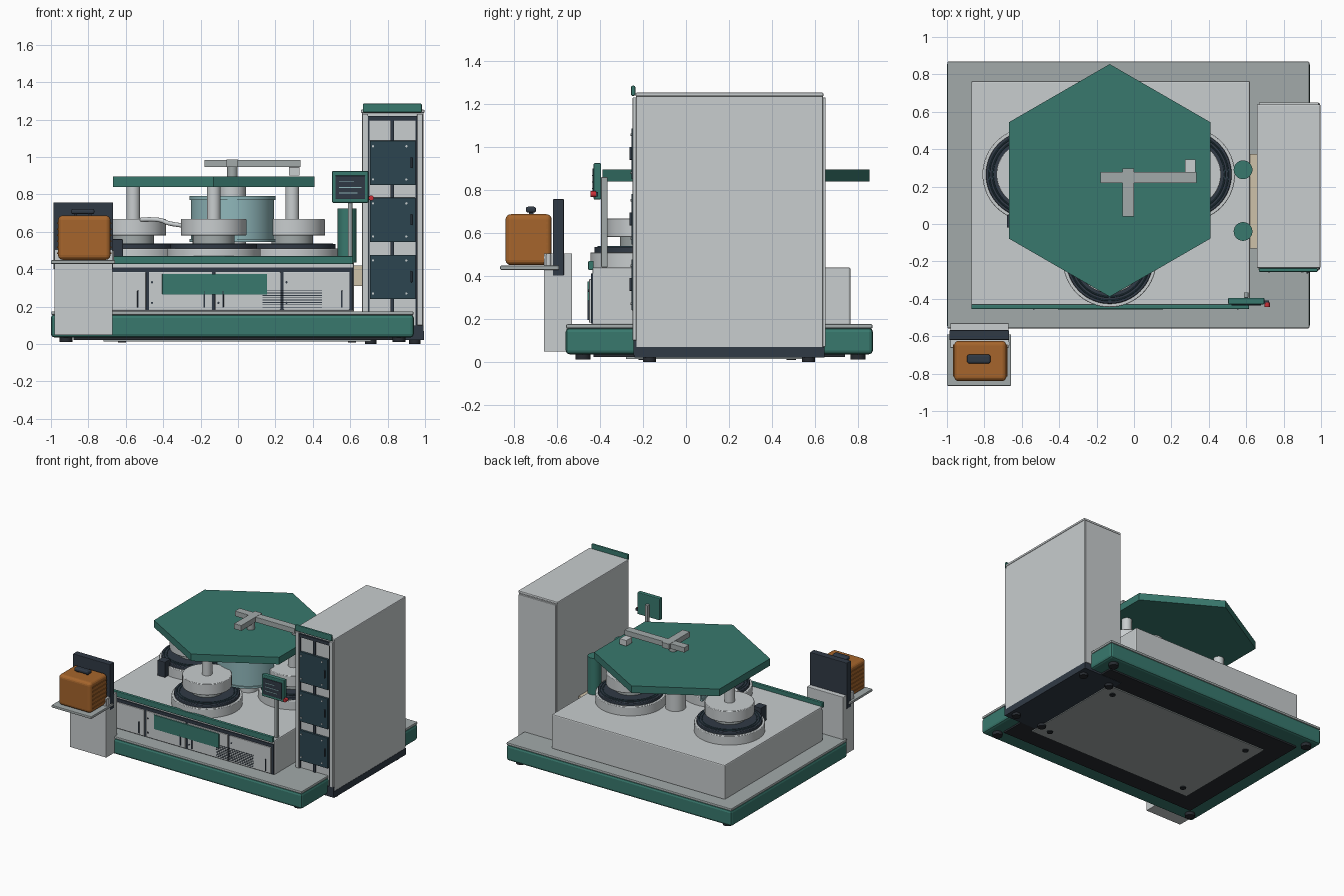
import bpy
from math import pi, cos, sin, radians

if "Cube" in bpy.data.objects:
    bpy.data.objects.remove(bpy.data.objects["Cube"])


def mat(name, *rgb):
    m = bpy.data.materials.new(name)
    m.diffuse_color = (*rgb, 1)
    m.use_nodes = True
    m.node_tree.nodes["Principled BSDF"].inputs["Base Color"].default_value = m.diffuse_color
    return m


LIGHT = mat("light_grey", 0.58, 0.61, 0.62)
MID = mat("mid_grey", 0.36, 0.40, 0.40)
GREEN = mat("green", 0.04, 0.19, 0.155)
DARK = mat("dark_navy", 0.03, 0.042, 0.06)
UNDER = mat("underside_dark", 0.02, 0.024, 0.03)
SLATE = mat("slate", 0.025, 0.06, 0.08)
TEAL = mat("teal_glass", 0.28, 0.48, 0.50)
ORANGE = mat("orange", 0.38, 0.13, 0.025)
TAN = mat("tan", 0.62, 0.54, 0.40)
RED = mat("red", 0.6, 0.03, 0.04)


def finish(o, name, m, bevel=0, segs=2):
    o.name = name
    o.data.materials.append(m)
    if bevel:
        b = o.modifiers.new("bevel", "BEVEL")
        b.width, b.segments, b.limit_method = bevel, segs, "ANGLE"
    return o


def box(name, x, y, z, m=LIGHT, bevel=0, segs=2):
    """Box from (min, max) ranges on each axis."""
    bpy.ops.mesh.primitive_cube_add(size=1, location=[(r[0] + r[1]) / 2 for r in (x, y, z)])
    o = bpy.context.object
    o.scale = [r[1] - r[0] for r in (x, y, z)]
    bpy.ops.object.transform_apply(location=False, rotation=False, scale=True)
    return finish(o, name, m, bevel, segs)


def cyl(name, x, y, z, r, m=LIGHT, n=48, bevel=0, rot=(0, 0, 0)):
    """Upright cylinder spanning the z range; rot turns it about its middle."""
    bpy.ops.mesh.primitive_cylinder_add(vertices=n, radius=r, depth=z[1] - z[0],
                                        location=(x, y, (z[0] + z[1]) / 2), rotation=rot)
    o = finish(bpy.context.object, name, m, bevel)
    if n > 8:
        bpy.ops.object.shade_smooth_by_angle(angle=radians(35))
    return o


def stud(name, x, y, z, r, d, m):
    """Small disc facing the front."""
    return cyl(name, x, y, (z - d / 2, z + d / 2), r, m, 16, rot=(pi / 2, 0, 0))


def tube(name, pts, r, m):
    c = bpy.data.curves.new(name, "CURVE")
    c.dimensions, c.bevel_depth, c.bevel_resolution, c.use_fill_caps = "3D", r, 3, True
    s = c.splines.new("NURBS")
    s.points.add(len(pts) - 1)
    for p, q in zip(s.points, pts):
        p.co = (*q, 1)
    s.use_endpoint_u, s.order_u = True, 3
    o = bpy.data.objects.new(name, c)
    bpy.context.collection.objects.link(o)
    c.materials.append(m)


# Base plinth, underside plates and feet
box("base_plinth", (-1, 0.94), (-0.56, 0.87), (0.035, 0.158), GREEN, 0.018)
box("base_top_plate", (-0.998, 0.938), (-0.558, 0.868), (0.155, 0.175), MID, 0.006)
box("underside_pan", (-0.88, 0.84), (-0.43, 0.74), (0.022, 0.04), UNDER)
box("underside_cover", (-0.72, 0.71), (-0.28, 0.57), (0.014, 0.025), MID)
for x in (-0.62, 0.61):
    for y in (-0.2, 0.49):
        cyl("cover_foot", x, y, (0.008, 0.016), 0.022, UNDER, 20)
for x in (-0.92, 0.86):
    for y in (-0.48, 0.8):
        cyl("base_foot", x, y, (0.01, 0.04), 0.035, UNDER, 24)

# Process body, doors and front trim
box("body", (-0.87, 0.62), (-0.435, 0.765), (0.17, 0.44), LIGHT, 0.008)
box("front_frame", (-0.865, 0.615), (-0.443, -0.43), (0.178, 0.41), DARK)
edges = (-0.855, -0.485, -0.13, 0.235, 0.605)
for i, (a, b) in enumerate(zip(edges, edges[1:])):
    box("front_door", (a + 0.008, b - 0.008), (-0.451, -0.44), (0.182, 0.385), LIGHT, 0.003)
    hx = b - 0.05 if i != 2 else a + 0.05
    box("door_handle", (hx - 0.004, hx + 0.004), (-0.458, -0.45), (0.195, 0.285), DARK, 0.002)
    for z in (0.22, 0.33):
        stud("door_screw", a + 0.025, -0.452, z, 0.006, 0.006, DARK)
for i in range(8):
    box("vent_slat", (0.13, 0.45), (-0.454, -0.45), (0.195 + i * 0.0125, 0.199 + i * 0.0125), DARK)
box("front_rail", (-0.87, 0.615), (-0.455, -0.43), (0.427, 0.47), GREEN, 0.005)
box("front_plate", (-0.405, 0.155), (-0.458, -0.445), (0.265, 0.375), GREEN, 0.002)
box("left_deck_block", (-0.68, -0.615), (-0.02, 0.05), (0.44, 0.56), DARK, 0.004)

# Three polishing stations: platen, pad, head and spindle
for x, y in ((-0.56, 0.265), (-0.13, -0.195), (0.29, 0.265)):
    cyl("platen", x, y, (0.435, 0.51), 0.25, LIGHT, 64, 0.004)
    cyl("polishing_pad", x, y, (0.505, 0.535), 0.232, DARK, 64, 0.005)
    for r in (0.195, 0.214):
        bpy.ops.mesh.primitive_torus_add(location=(x, y, 0.535), major_radius=r, minor_radius=0.004,
                                         major_segments=48, minor_segments=6)
        finish(bpy.context.object, "pad_ring", SLATE)
        bpy.ops.object.shade_smooth_by_angle()
    cyl("head_chuck", x, y, (0.535, 0.585), 0.112, MID)
    cyl("polishing_head", x, y, (0.58, 0.668), 0.175, LIGHT, 64, 0.004)
    cyl("head_spindle", x, y, (0.665, 0.845), 0.037, LIGHT, 32)

# Hexagonal carousel (points toward front and back)
cyl("carousel_plate", -0.13, 0.233, (0.84, 0.895), 0.622, GREEN, 6)

# Central column with curved front shield
CX, CY = -0.03, 0.17
cyl("center_column", CX, CY, (0.435, 0.84), 0.072, LIGHT, 40)


def shield(name, r0, r1, z0, z1, m, n=28):
    """Half ring opening toward the back."""
    v, f = [], []
    for i in range(n + 1):
        a = pi + pi * i / n
        v += [(CX + r * cos(a), CY + r * sin(a), z) for r, z in ((r0, z0), (r1, z0), (r1, z1), (r0, z1))]
        if i:
            k = 4 * i
            f += [(k - 4 + j, k + j, k + (j + 1) % 4, k - 4 + (j + 1) % 4) for j in range(4)]
    f += [(0, 1, 2, 3), (4 * n + 3, 4 * n + 2, 4 * n + 1, 4 * n)]
    me = bpy.data.meshes.new(name)
    me.from_pydata(v, [], f)
    o = bpy.data.objects.new(name, me)
    bpy.context.collection.objects.link(o)
    bpy.context.view_layer.objects.active = o
    bpy.ops.object.select_all(action="DESELECT")
    o.select_set(True)
    bpy.ops.object.mode_set(mode="EDIT")
    bpy.ops.mesh.select_all(action="SELECT")
    bpy.ops.mesh.normals_make_consistent()
    bpy.ops.object.mode_set(mode="OBJECT")
    bpy.ops.object.shade_smooth_by_angle(angle=radians(35))
    finish(o, name, m)


shield("splash_shield", 0.21, 0.222, 0.55, 0.785, TEAL)
shield("shield_lower_rim", 0.208, 0.23, 0.545, 0.56, TEAL)
shield("shield_upper_rim", 0.208, 0.23, 0.77, 0.79, TEAL)

# Transfer arm on top of the carousel
cyl("arm_post", CX, 0.2, (0.89, 0.95), 0.028, MID, 32)
box("transfer_arm", (-0.18, 0.335), (0.218, 0.278), (0.945, 0.985), MID, 0.002)
box("arm_cross_bar", (-0.062, 0), (0.04, 0.297), (0.945, 0.987), MID, 0.002)
box("arm_gripper", (0.272, 0.33), (0.275, 0.345), (0.9, 0.945), LIGHT, 0.002)
tube("slurry_arm", [(-0.52, 0.1, 0.665), (-0.42, 0.06, 0.67), (-0.37, 0.05, 0.64), (-0.26, 0.02, 0.63)], 0.012, LIGHT)

# Tanks and bridge between body and cabinet
for y in (-0.04, 0.29):
    cyl("supply_tank", 0.583, y, (0.435, 0.725), 0.05, GREEN, 40)
box("transfer_bridge", (0.61, 0.67), (-0.13, 0.375), (0.31, 0.42), TAN)

# Control cabinet
box("cabinet", (0.662, 0.993), (-0.232, 0.637), (0.06, 1.24), LIGHT, 0.005)
box("cabinet_plinth", (0.662, 0.995), (-0.24, 0.645), (0.02, 0.07), DARK)
box("cabinet_lid", (0.657, 0.997), (-0.235, 0.64), (1.235, 1.253), LIGHT, 0.006)
box("cabinet_back_door", (0.668, 0.988), (0.63, 0.65), (0.07, 1.23), LIGHT, 0.004)
box("cabinet_crown", (0.667, 0.983), (-0.256, -0.236), (1.238, 1.285), GREEN, 0.006)
box("cabinet_front_bar", (0.695, 0.96), (-0.245, -0.23), (1.195, 1.22), DARK)
box("cabinet_front_spine", (0.815, 0.835), (-0.242, -0.23), (0.1, 1.2), DARK)
box("cabinet_front_foot", (0.695, 0.993), (-0.245, -0.23), (0.03, 0.1), DARK)
for x in (0.666, 0.958):
    box("cabinet_post", (x, x + 0.03), (-0.248, -0.23), (0.1, 1.23), LIGHT, 0.003)
    box("cabinet_seam", (x + 0.03 if x < 0.8 else x - 0.008, x + 0.038 if x < 0.8 else x),
        (-0.24, -0.23), (0.1, 1.2), DARK)
for z in (0.24, 0.545, 0.85):
    box("cabinet_panel", (0.705, 0.95), (-0.254, -0.235), (z, z + 0.237), SLATE, 0.003)
    box("panel_handle", (0.922, 0.932), (-0.264, -0.25), (z + 0.09, z + 0.15), DARK, 0.003)
    for x in (0.722, 0.9):
        for dz in (0.03, 0.207):
            stud("panel_screw", x, -0.255, z + dz, 0.006, 0.006, LIGHT)
for x in (0.71, 0.945):
    for y in (-0.17, 0.57):
        cyl("cabinet_foot", x, y, (0, 0.03), 0.03, UNDER, 24)

# Operator screen on its post
box("screen_post", (0.588, 0.612), (-0.395, -0.365), (0.44, 0.86), MID, 0.004)
box("screen_case", (0.503, 0.697), (-0.43, -0.395), (0.755, 0.925), GREEN, 0.006)
box("screen_glass", (0.52, 0.68), (-0.435, -0.425), (0.775, 0.9), DARK, 0.002)
for i, w in enumerate((0.1, 0.12, 0.08)):
    box("screen_line", (0.54, 0.54 + w), (-0.437, -0.433), (0.805 + i * 0.03, 0.81 + i * 0.03), TEAL)
stud("stop_button", 0.712, -0.432, 0.78, 0.014, 0.025, RED)
box("button_arm", (0.685, 0.722), (-0.425, -0.41), (0.77, 0.79), DARK)

# Load port: pedestal, shelf and wafer carrier
box("port_pedestal", (-0.982, -0.67), (-0.662, -0.53), (0.048, 0.505), LIGHT, 0.003)
box("port_shelf", (-1, -0.657), (-0.865, -0.59), (0.428, 0.448), MID, 0.005)
box("port_back_plate", (-0.987, -0.668), (-0.62, -0.568), (0.4, 0.757), DARK, 0.004)
cyl("port_knob", -0.675, -0.64, (0.44, 0.5), 0.012, LIGHT, 20)
box("carrier_body", (-0.962, -0.682), (-0.84, -0.625), (0.45, 0.687), ORANGE, 0.025, 4)
for i in range(6):
    z = 0.482 + i * 0.032
    box("carrier_rib", (-0.967, -0.677), (-0.815, -0.645), (z, z + 0.008), ORANGE)
for x in (-0.87, -0.79):
    box("handle_leg", (x - 0.008, x + 0.008), (-0.73, -0.71), (0.68, 0.7), DARK)
box("carrier_handle", (-0.892, -0.768), (-0.745, -0.698), (0.695, 0.722), DARK, 0.01, 3)
